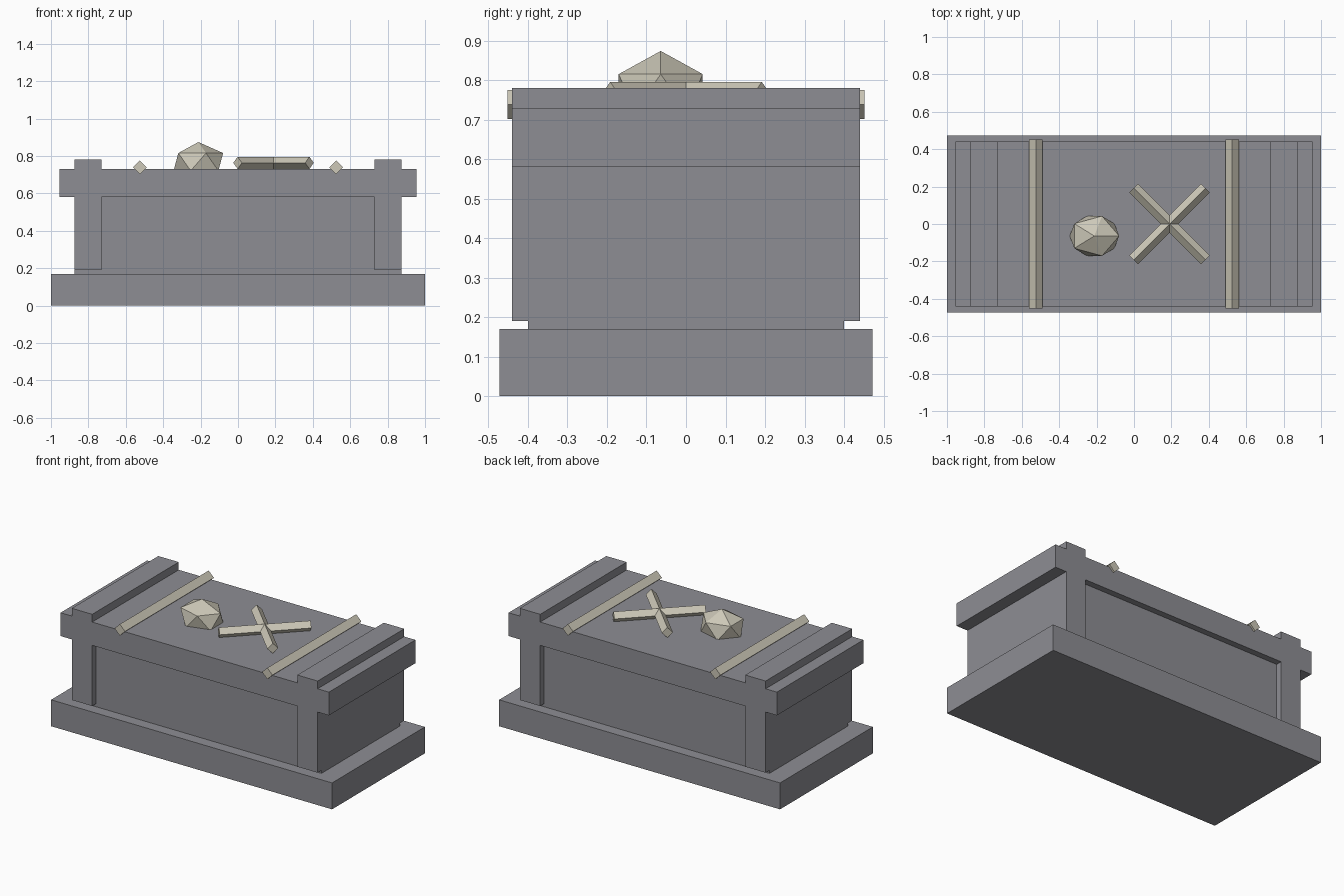
import bpy, bmesh
from math import radians
from mathutils import Matrix, Vector

cube = bpy.data.objects.get("Cube")
if cube:
    bpy.data.objects.remove(cube, do_unlink=True)


def material(name, rgb):
    m = bpy.data.materials.new(name)
    m.use_nodes = True
    m.diffuse_color = (*rgb, 1)
    m.node_tree.nodes["Principled BSDF"].inputs["Base Color"].default_value = (*rgb, 1)
    return m


stone = material("grey stone", (0.27, 0.27, 0.295))
bone = material("pale bone", (0.61, 0.58, 0.48))


def finish(bm, name, mat):
    bmesh.ops.recalc_face_normals(bm, faces=bm.faces)
    mesh = bpy.data.meshes.new(name)
    bm.to_mesh(mesh)
    bm.free()
    mesh.materials.append(mat)
    obj = bpy.data.objects.new(name, mesh)
    bpy.context.collection.objects.link(obj)
    return obj


def box(name, size, centre, mat, rotation=Matrix()):
    bm = bmesh.new()
    bmesh.ops.create_cube(bm, size=1, matrix=Matrix.Translation(centre) @ rotation @ Matrix.Diagonal((*size, 1)))
    return finish(bm, name, mat)


# Plinth and recessed chest core
box("plinth", (2, 0.944, 0.17), (0, 0, 0.085), stone)
box("chest_core", (1.748, 0.80, 0.45), (0, 0, 0.385), stone)

# Frame: corner legs, lid and raised end ridges as one extruded silhouette
half = [(0.73, 0.58), (0.73, 0.19), (0.875, 0.19), (0.875, 0.58), (0.955, 0.58),
        (0.955, 0.73), (0.875, 0.73), (0.875, 0.78), (0.73, 0.78), (0.73, 0.73)]
outline = half + [(-x, z) for x, z in reversed(half)]
bm = bmesh.new()
face = bm.faces.new([bm.verts.new((x, -0.44, z)) for x, z in outline])
side = bmesh.ops.extrude_face_region(bm, geom=[face])["geom"]
bmesh.ops.translate(bm, verts=[v for v in side if isinstance(v, bmesh.types.BMVert)],
                    vec=Vector((0, 0.88, 0)))
finish(bm, "lid_and_legs", stone)


# Square rods laid on edge
def rod(name, length, width, centre, turn):
    spin = Matrix.Rotation(radians(turn), 4, 'Z') @ Matrix.Rotation(radians(45), 4, 'Y')
    box(name, (width, length, width), centre, bone, spin)


for x, label in ((-0.525, "right"), (0.525, "left")):
    rod("lid_rod_" + label, 0.904, 0.052, (x, 0, 0.739), 0)
for turn, label in ((45, "a"), (-45, "b")):
    rod("crossed_bone_" + label, 0.543, 0.046, (0.19, 0, 0.763), turn)

# Faceted skull lump, sunk into the lid
bm = bmesh.new()
bmesh.ops.create_icosphere(bm, subdivisions=1, radius=1,
                           matrix=Matrix.Translation((-0.212, -0.064, 0.768)) @ Matrix.Diagonal((0.148, 0.125, 0.106, 1)))
finish(bm, "skull", bone)
